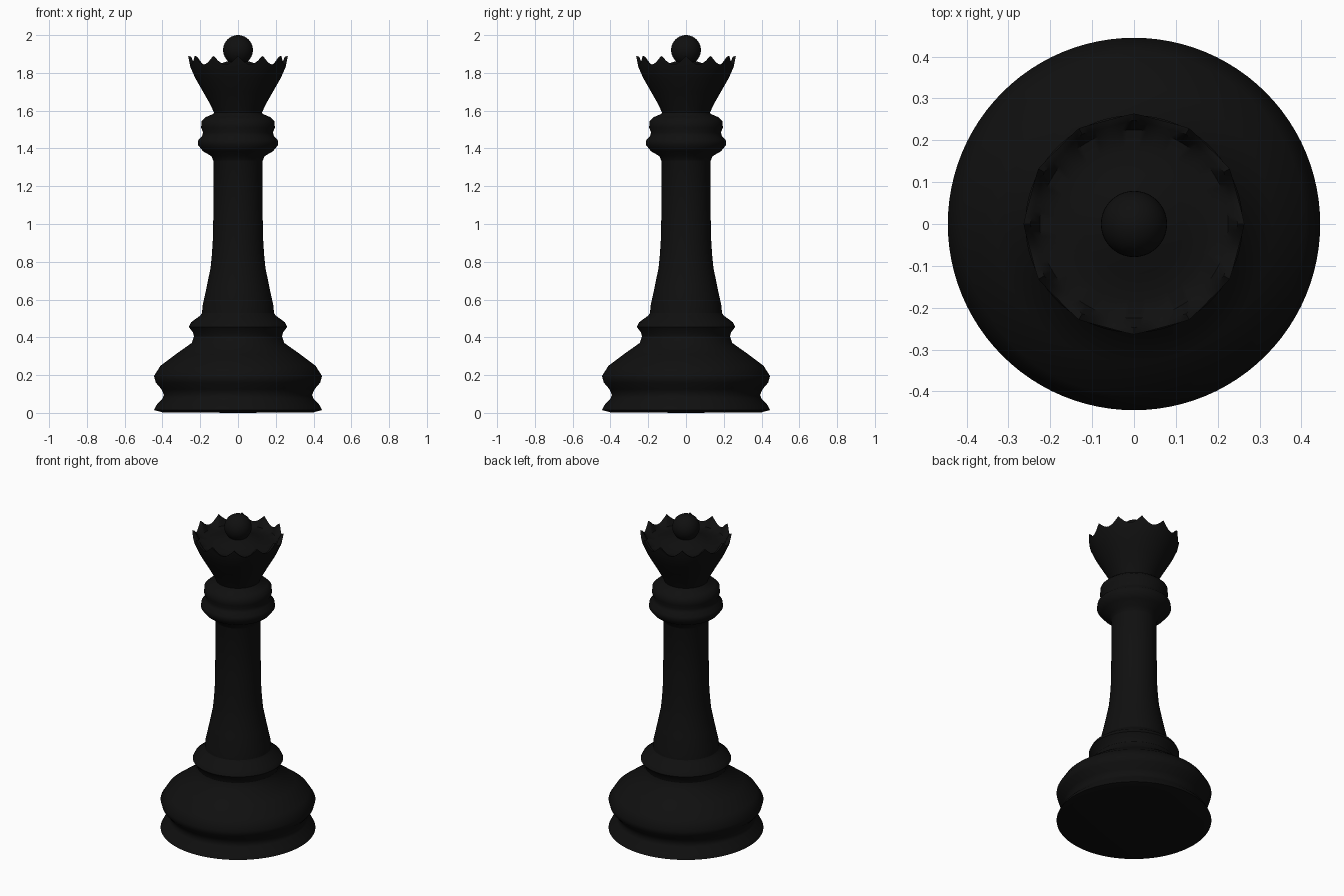
import bpy, bmesh, math

if "Cube" in bpy.data.objects:
    bpy.data.objects.remove(bpy.data.objects["Cube"])

SEGMENTS = 96
TEETH = 12

ebony = bpy.data.materials.new("ebony black")
ebony.diffuse_color = (0.005, 0.005, 0.005, 1.0)
ebony.use_nodes = True
ebony.node_tree.nodes["Principled BSDF"].inputs["Base Color"].default_value = ebony.diffuse_color


def lathe(name, profile, shape=None):
    """Spin (radius, height) points around z; shape may alter a point by angle."""
    bm = bmesh.new()
    rings = []
    for i, (r, z) in enumerate(profile):
        if r == 0:
            rings.append([bm.verts.new((0, 0, z))])
            continue
        ring = []
        for s in range(SEGMENTS):
            a = 2 * math.pi * s / SEGMENTS
            rr, zz = shape(i, r, z, a) if shape else (r, z)
            ring.append(bm.verts.new((rr * math.cos(a), rr * math.sin(a), zz)))
        rings.append(ring)
    for low, high in zip(rings, rings[1:]):
        for s in range(SEGMENTS):
            n = (s + 1) % SEGMENTS
            if len(low) == 1:
                bm.faces.new((low[0], high[n], high[s]))
            elif len(high) == 1:
                bm.faces.new((low[s], low[n], high[0]))
            else:
                bm.faces.new((low[s], low[n], high[n], high[s]))
    mesh = bpy.data.meshes.new(name)
    bm.to_mesh(mesh)
    bm.free()
    mesh.materials.append(ebony)
    obj = bpy.data.objects.new(name, mesh)
    bpy.context.collection.objects.link(obj)
    bpy.ops.object.select_all(action='DESELECT')
    obj.select_set(True)
    bpy.context.view_layer.objects.active = obj
    bpy.ops.object.shade_smooth_by_angle(angle=math.radians(50))
    return obj


# Foot with waist and wide shoulder
lathe("base", [(0, 0), (0.40, 0.003), (0.445, 0.015), (0.433, 0.04), (0.40, 0.075),
               (0.392, 0.095), (0.405, 0.125), (0.435, 0.16), (0.445, 0.195),
               (0.41, 0.25), (0.33, 0.31), (0.245, 0.37), (0.233, 0.405)])

# Rounded ring above the foot
lathe("lower_collar", [(0.233, 0.405), (0.238, 0.425), (0.26, 0.455),
                       (0.248, 0.48), (0.20, 0.515), (0.19, 0.53)])

# Tapered column
lathe("stem", [(0.192, 0.515), (0.187, 0.57), (0.165, 0.67), (0.145, 0.77),
               (0.138, 0.84), (0.133, 0.92), (0.131, 1.02), (0.13, 1.34), (0.14, 1.365)])

# Double ring under the crown
lathe("upper_collar", [(0.13, 1.335), (0.142, 1.36), (0.185, 1.385), (0.213, 1.42),
                       (0.21, 1.445), (0.19, 1.465), (0.185, 1.485), (0.195, 1.51),
                       (0.193, 1.545), (0.17, 1.566), (0.13, 1.583), (0.125, 1.595)])


# Flared cup with scalloped teeth: the rim points dip between the teeth
CROWN = [(0.125, 1.585), (0.145, 1.63), (0.185, 1.70), (0.225, 1.77), (0.252, 1.83),
         (0.264, 1.89), (0.248, 1.885), (0.225, 1.83), (0.18, 1.825),
         (0.12, 1.84), (0.06, 1.86), (0, 1.865)]


def scallop(i, r, z, a):
    if i in (5, 6):
        dip = abs(math.sin(a * TEETH / 2))
        return r - 0.008 * dip, z - 0.045 * dip
    return r, z


lathe("crown", CROWN, scallop)

# Ball on top
ball = [(0.079 * math.sin(math.pi * k / 20), 1.921 - 0.079 * math.cos(math.pi * k / 20))
        for k in range(1, 20)]
lathe("finial", [(0, 1.842)] + ball + [(0, 2.0)])
